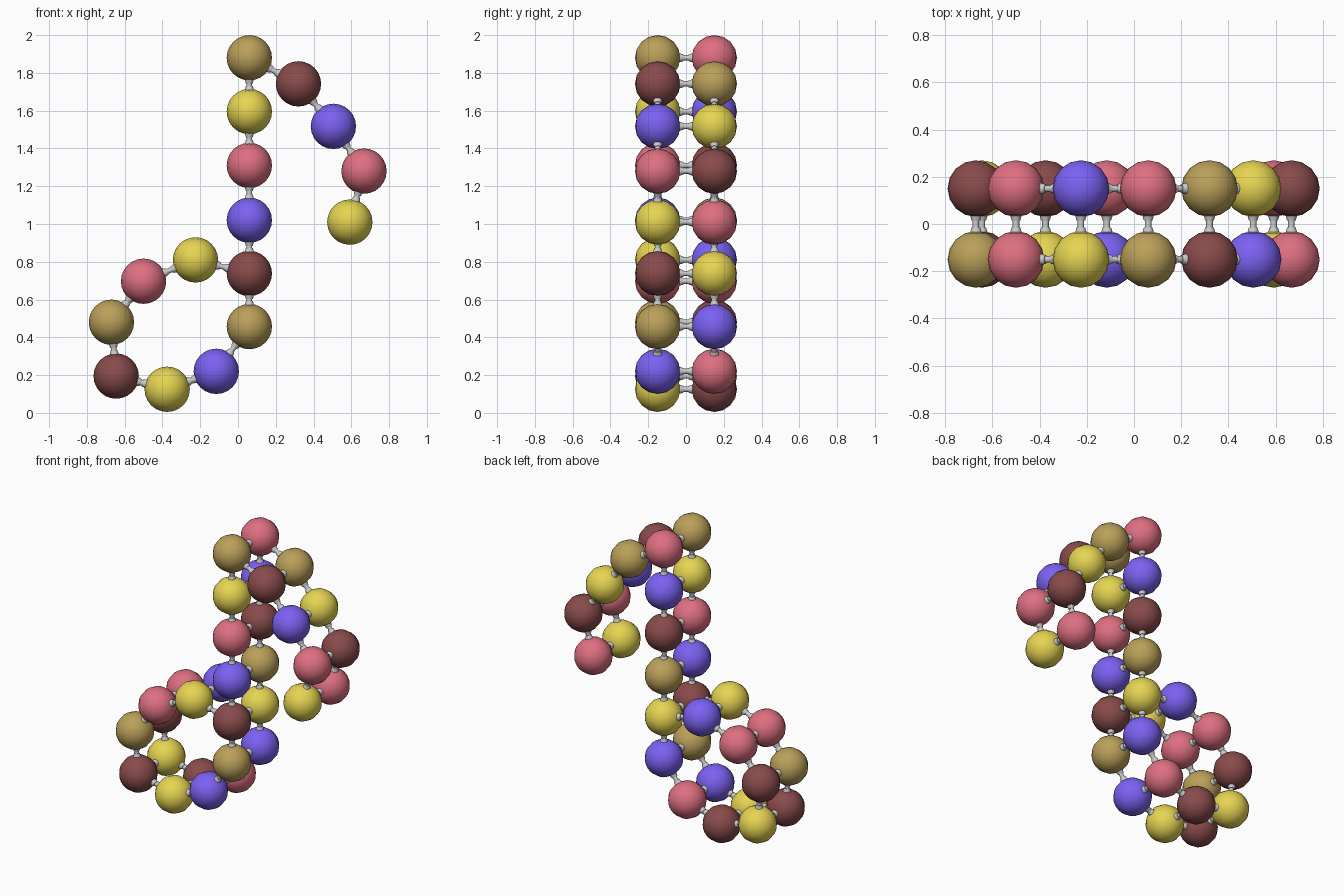
import bpy
import bmesh
import math
from mathutils import Vector, Matrix

if "Cube" in bpy.data.objects:
    bpy.data.objects.remove(bpy.data.objects["Cube"])

R = 0.12        # bead radius
Y = 0.15        # distance of each bead layer from the middle

COLOURS = {
    "tan": (0.49, 0.35, 0.10, 1),
    "yellow": (0.79, 0.66, 0.085, 1),
    "pink": (0.73, 0.16, 0.22, 1),
    "purple": (0.20, 0.12, 0.89, 1),
    "brown": (0.25, 0.07, 0.07, 1),
}
MATS = {}
for key, rgba in COLOURS.items():
    MATS[key] = bpy.data.materials.new(key)
    MATS[key].diffuse_color = rgba

# x, z, front colour, back colour
STEM = [(0.06, 1.88, "tan", "pink"), (0.06, 1.595, "yellow", "purple"),
        (0.06, 1.31, "pink", "brown"), (0.06, 1.02, "purple", "tan"),
        (0.06, 0.738, "brown", "yellow"), (0.06, 0.457, "tan", "purple")]
LOOP = [(-0.115, 0.22, "purple", "pink"), (-0.375, 0.125, "yellow", "brown"),
        (-0.645, 0.195, "brown", "yellow"), (-0.67, 0.48, "tan", "brown"),
        (-0.50, 0.697, "pink", "pink"), (-0.225, 0.81, "yellow", "purple")]
FLAG = [(0.32, 1.742, "brown", "tan"), (0.505, 1.517, "purple", "yellow"),
        (0.667, 1.28, "pink", "brown"), (0.592, 1.01, "yellow", "pink")]


def finish(bm, name, mat=None):
    mesh = bpy.data.meshes.new(name)
    bm.to_mesh(mesh)
    bm.free()
    for p in mesh.polygons:
        p.use_smooth = True
    if mat:
        mesh.materials.append(mat)
    obj = bpy.data.objects.new(name, mesh)
    bpy.context.collection.objects.link(obj)
    return obj


def bead(name, pos, colour):
    bm = bmesh.new()
    bmesh.ops.create_uvsphere(bm, u_segments=24, v_segments=8, radius=R)
    bm.transform(Matrix.Translation(pos) @ Matrix.Rotation(math.pi / 2, 4, 'X'))
    return finish(bm, name, MATS[colour])


def cone(bm, a, b, r1, r2):
    d = b - a
    m = Matrix.Translation((a + b) / 2) @ d.to_track_quat('Z', 'Y').to_matrix().to_4x4()
    bmesh.ops.create_cone(bm, cap_ends=True, segments=12, radius1=r1,
                          radius2=r2, depth=d.length, matrix=m)


def link(name, a, b):
    # thin rod with a tapered collar at each bead
    bm = bmesh.new()
    d = (b - a).normalized()
    cone(bm, a + d * (R - 0.02), b - d * (R - 0.02), 0.014, 0.014)
    for p, s in ((a, d), (b, -d)):
        cone(bm, p + s * (R - 0.015), p + s * (R + 0.016), 0.027, 0.018)
    return finish(bm, name)


# Two mirrored layers of beads, joined along the chain
chains = {"stem": STEM, "loop": [STEM[5]] + LOOP + [STEM[4]], "flag": [STEM[0]] + FLAG}
for side, y in (("front", -Y), ("back", Y)):
    for part, pts in (("stem", STEM), ("loop", LOOP), ("flag", FLAG)):
        for i, (x, z, cf, cb) in enumerate(pts):
            bead(f"{side}_{part}_bead_{i + 1}", Vector((x, y, z)),
                 cf if side == "front" else cb)
    for part, pts in chains.items():
        for i, (p, q) in enumerate(zip(pts, pts[1:])):
            link(f"{side}_{part}_link_{i + 1}", Vector((p[0], y, p[1])),
                 Vector((q[0], y, q[1])))

# Cross links between front and back layers
for i, (x, z, _, _) in enumerate(STEM + LOOP + FLAG):
    link(f"cross_link_{i + 1}", Vector((x, -Y, z)), Vector((x, Y, z)))

# Keep the rod and collar ends crisp
bpy.ops.object.select_all(action='DESELECT')
for o in bpy.context.collection.objects:
    if "link" in o.name:
        o.select_set(True)
        bpy.context.view_layer.objects.active = o
bpy.ops.object.shade_smooth_by_angle(angle=math.radians(40))

for m in bpy.data.materials:
    if m.users and not m.is_grease_pencil:
        m.use_nodes = True
        m.node_tree.nodes["Principled BSDF"].inputs["Base Color"].default_value = m.diffuse_color
